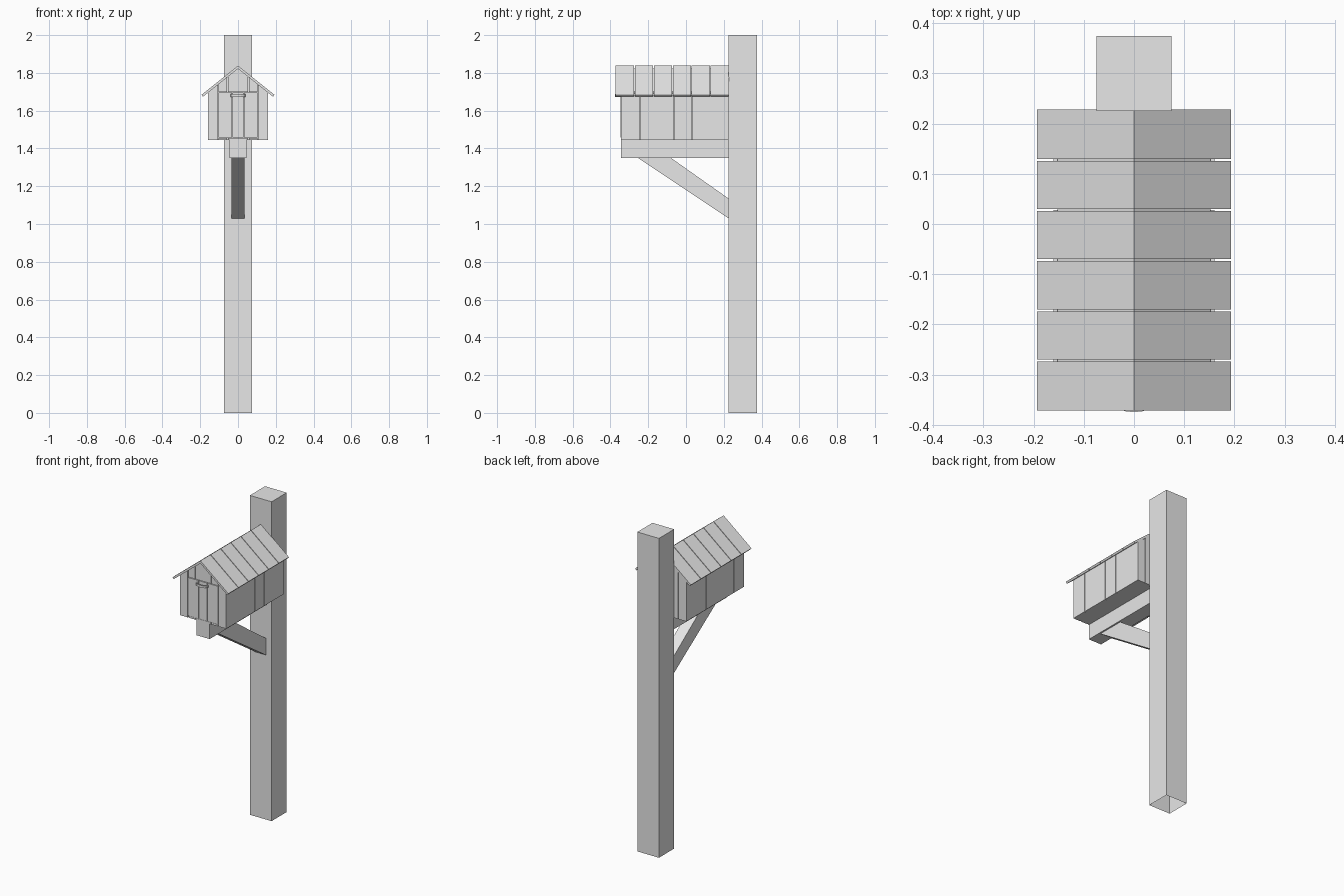
import bpy, bmesh, math
from mathutils import Vector

if "Cube" in bpy.data.objects:
    bpy.data.objects.remove(bpy.data.objects["Cube"])

wood = bpy.data.materials.new("grey_wood")
wood.diffuse_color = (0.8, 0.8, 0.8, 1)
wood.use_nodes = True
wood.node_tree.nodes["Principled BSDF"].inputs["Base Color"].default_value = wood.diffuse_color


def finish(name, bm):
    bmesh.ops.recalc_face_normals(bm, faces=bm.faces)
    me = bpy.data.meshes.new(name)
    bm.to_mesh(me)
    bm.free()
    me.materials.append(wood)
    ob = bpy.data.objects.new(name, me)
    bpy.context.collection.objects.link(ob)
    return ob


def prism(bm, pts, axis, a, b):
    """Extrude a 2D profile along an axis from a to b."""
    def place(p, t):
        return {'x': (t, p[0], p[1]), 'y': (p[0], t, p[1]), 'z': (p[0], p[1], t)}[axis]
    lo = [bm.verts.new(place(p, a)) for p in pts]
    hi = [bm.verts.new(place(p, b)) for p in pts]
    bm.faces.new(lo)
    bm.faces.new(hi[::-1])
    n = len(pts)
    for i in range(n):
        j = (i + 1) % n
        bm.faces.new((lo[i], lo[j], hi[j], hi[i]))


def rect(x0, x1, z0, z1):
    return [(x0, z0), (x1, z0), (x1, z1), (x0, z1)]


G = 0.002                     # half width of the gap between boards
FRONT, BACK = -0.345, 0.225   # ends of the house
HALF, FLOOR = 0.16, 1.445
APEX, SLOPE = 1.822, 0.80     # underside of the roof


def roof_z(x):
    return APEX - SLOPE * abs(x)


# Post, open at the bottom
bm = bmesh.new()
prism(bm, rect(-0.075, 0.075, BACK, 0.375), 'z', 0, 2)
bm.faces.ensure_lookup_table()
bmesh.ops.delete(bm, geom=[f for f in bm.faces if all(v.co.z == 0 for v in f.verts)],
                 context='FACES_ONLY')
finish("post", bm)

# Support beam and diagonal brace
bm = bmesh.new()
prism(bm, rect(FRONT, BACK, 1.35, FLOOR), 'x', -0.045, 0.045)
finish("support_beam", bm)
bm = bmesh.new()
prism(bm, [(-0.255, 1.35), (-0.08, 1.35), (BACK, 1.135), (BACK, 1.03)], 'x', -0.035, 0.035)
finish("diagonal_brace", bm)

# Inner house body behind the boards
bm = bmesh.new()
w = HALF - 0.008
prism(bm, [(-w, FLOOR), (w, FLOOR), (w, roof_z(w)), (0, APEX), (-w, roof_z(w))],
      'y', FRONT + 0.008, BACK - 0.008)
finish("house_body", bm)


def gable_boards(bm, edges, z0, y0, y1, top=None):
    """Vertical boards between the given x edges, cut to the roof slope or a flat top."""
    for l, r in zip(edges, edges[1:]):
        l, r = (l if l == -HALF else l + G), (r if r == HALF else r - G)
        pts = [(l, z0), (r, z0)]
        if top:
            pts += [(r, top), (l, top)]
        else:
            pts.append((r, roof_z(r)))
            if l < 0 < r:
                pts.append((0, APEX))
            pts.append((l, roof_z(l)))
        prism(bm, pts, 'y', y0, y1)


# Front wall: outer boards, header above the door, sill below it
bm = bmesh.new()
y1 = FRONT + 0.008
gable_boards(bm, [-HALF, -0.105], FLOOR, FRONT, y1)
gable_boards(bm, [0.105, HALF], FLOOR, FRONT, y1)
gable_boards(bm, [-0.105, -0.055, 0.055, 0.105], 1.70, FRONT, y1)
gable_boards(bm, [-0.105, -0.055, 0.055, 0.105], FLOOR, FRONT, y1, 1.456)
finish("front_wall", bm)

# Door of three boards
bm = bmesh.new()
gable_boards(bm, [-0.105, -0.03, 0.03, 0.105], 1.458, FRONT - 0.002, y1, 1.697)
finish("door", bm)

# Back wall
bm = bmesh.new()
gable_boards(bm, [-HALF, -0.105, -0.03, 0.03, 0.105, HALF], FLOOR, BACK - 0.008, BACK)
finish("back_wall", bm)

# Side walls
for side, name in ((1, "right_wall"), (-1, "left_wall")):
    bm = bmesh.new()
    edges = [FRONT, -0.243, -0.063, 0.03, BACK]
    for a, b in zip(edges, edges[1:]):
        a, b = (a if a == FRONT else a + G), (b if b == BACK else b - G)
        prism(bm, rect(a, b, FLOOR, roof_z(HALF)), 'x', side * (HALF - 0.008), side * HALF)
    finish(name, bm)

# Roof slopes, six boards each
down = Vector((1, -SLOPE)).normalized()
up = Vector((-down.y, down.x))
for side, name in ((1, "right_roof"), (-1, "left_roof")):
    inner = Vector((0, APEX))
    eave = inner + down * 0.237
    t = 0.013
    pts = [inner, eave, eave + up * t, Vector((0, APEX + t / up.y))]
    pts = [(side * p.x, p.y) for p in pts]
    bm = bmesh.new()
    for i in range(6):
        y = -0.372 + i * 0.1
        prism(bm, pts, 'y', y + (G if i else 0), y + 0.1 - (G if i < 5 else 0))
    finish(name, bm)

# Curved door handle
bm = bmesh.new()
outer, inside = [], []
for i in range(9):
    a = math.pi * i / 8
    outer.append((0.04 * math.cos(a), FRONT - 0.03 * math.sin(a) ** 0.6))
    inside.append((0.033 * math.cos(a), FRONT - 0.023 * math.sin(a) ** 0.6))
prism(bm, outer + inside[::-1], 'z', 1.673, 1.687)
finish("door_handle", bm)
